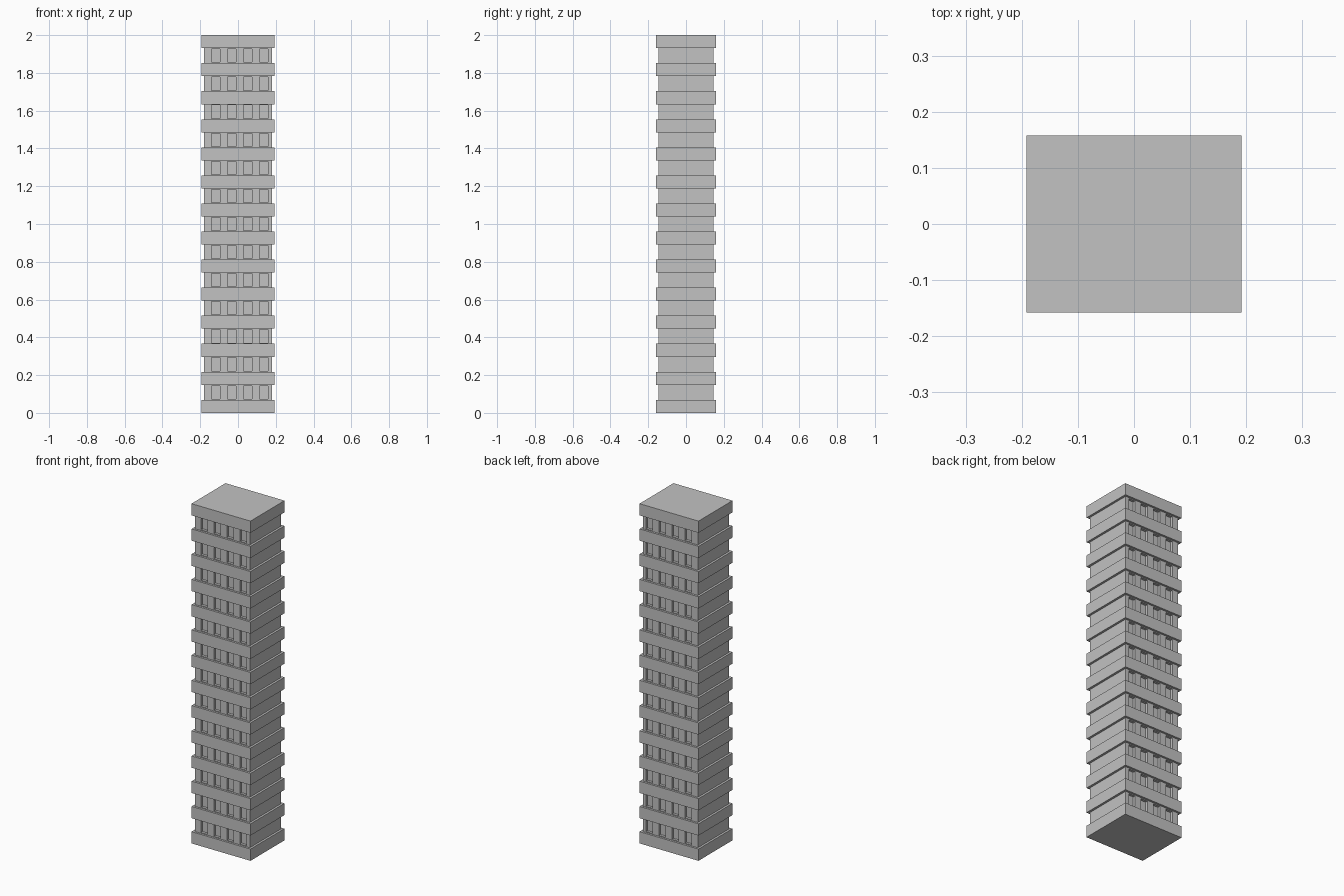
import bpy, bmesh
from mathutils import Matrix, Vector

default = bpy.data.objects.get("Cube")
if default:
    bpy.data.objects.remove(default, do_unlink=True)

FLOORS = 13
SLAB_H = 0.069
PITCH = (2 - SLAB_H) / FLOORS
SLAB_X, SLAB_Y = 0.192, 0.158
CORE_X, CORE_Y = 0.179, 0.146
WIN_W, WIN_PITCH, WIN_START = 0.043, 0.0847, -0.1175
WIN_DEPTH, WIN_MARGIN = 0.015, 0.005

concrete = bpy.data.materials.new("concrete grey")
concrete.use_nodes = True
grey = (0.54, 0.54, 0.54, 1)
concrete.diffuse_color = grey
concrete.node_tree.nodes["Principled BSDF"].inputs["Base Color"].default_value = grey


def add_box(bm, low, high):
    low, high = Vector(low), Vector(high)
    place = Matrix.Translation((low + high) / 2) @ Matrix.Diagonal((high - low).to_4d())
    bmesh.ops.create_cube(bm, size=1, matrix=place)


def make_object(name, boxes):
    bm = bmesh.new()
    for low, high in boxes:
        add_box(bm, low, high)
    mesh = bpy.data.meshes.new(name)
    bm.to_mesh(mesh)
    bm.free()
    mesh.materials.append(concrete)
    obj = bpy.data.objects.new(name, mesh)
    bpy.context.collection.objects.link(obj)
    return obj


# Projecting floor bands, from the base to the roof
for i in range(FLOORS + 1):
    z = i * PITCH
    make_object(f"floor_band_{i + 1}",
                [((-SLAB_X, -SLAB_Y, z), (SLAB_X, SLAB_Y, z + SLAB_H))])

# Tower walls set back behind the bands
walls = make_object("tower_walls",
                    [((-CORE_X, -CORE_Y, SLAB_H / 2), (CORE_X, CORE_Y, 2 - SLAB_H / 2))])

# Window recesses on the front and back of every storey
recesses = []
for floor in range(FLOORS):
    bottom = floor * PITCH + SLAB_H + WIN_MARGIN
    top = (floor + 1) * PITCH - WIN_MARGIN
    for column in range(4):
        x = WIN_START + column * WIN_PITCH
        for side in (-1, 1):
            ys = sorted((side * (CORE_Y - WIN_DEPTH), side * (CORE_Y + WIN_DEPTH)))
            recesses.append(((x - WIN_W / 2, ys[0], bottom), (x + WIN_W / 2, ys[1], top)))
cutter = make_object("window_cutter", recesses)
cutter.hide_render = True

cut = walls.modifiers.new("window recesses", "BOOLEAN")
cut.operation = "DIFFERENCE"
cut.solver = "EXACT"
cut.object = cutter

# Bake the recesses into the walls and discard the cutter
bpy.context.view_layer.update()
graph = bpy.context.evaluated_depsgraph_get()
carved = bpy.data.meshes.new_from_object(walls.evaluated_get(graph))
walls.modifiers.clear()
walls.data = carved
bpy.data.objects.remove(cutter, do_unlink=True)
